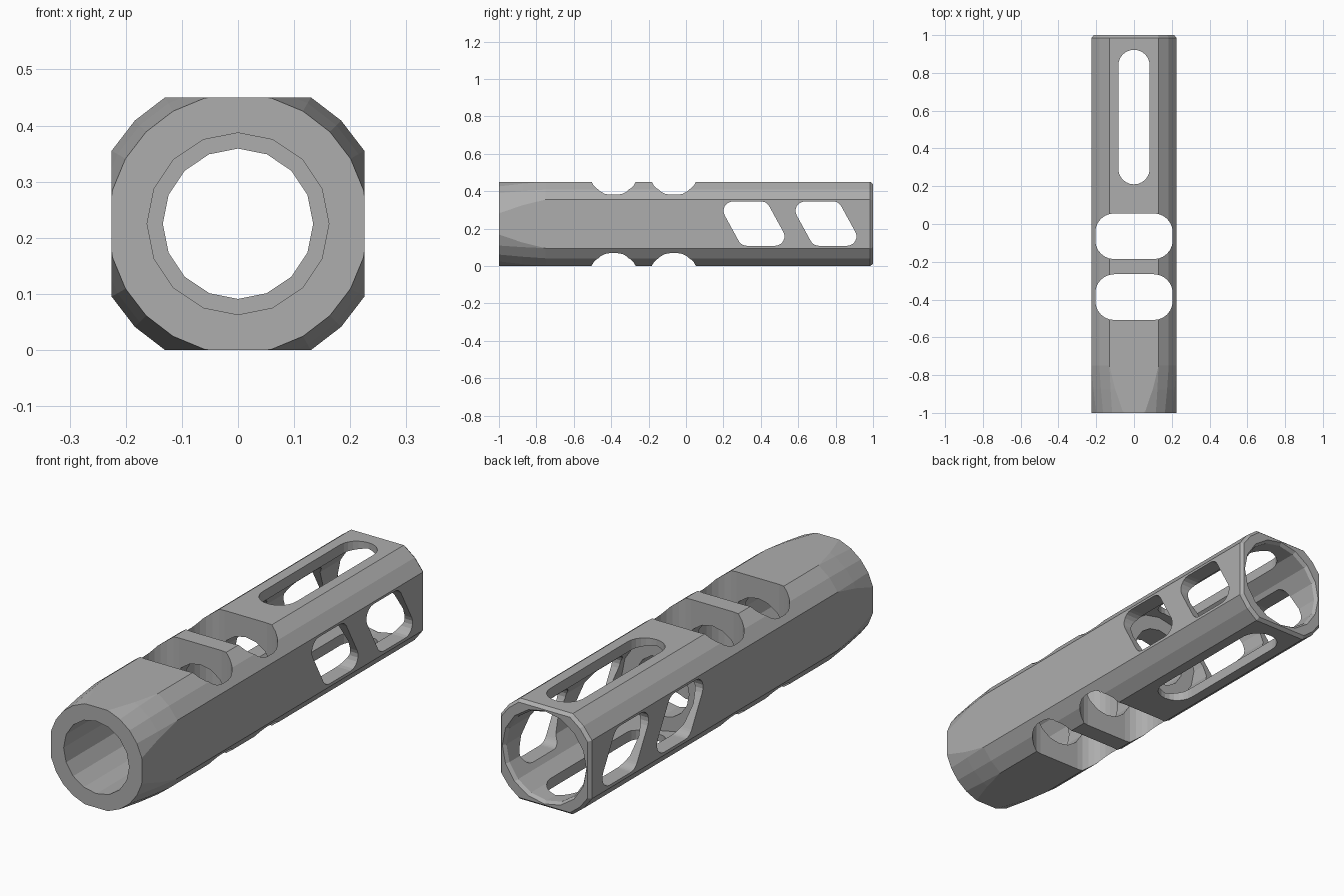
import bpy, bmesh, math
from mathutils import Vector

cube = bpy.data.objects.get("Cube")
if cube:
    bpy.data.objects.remove(cube)

MID = 0.225  # height of the bore axis

steel = bpy.data.materials.new("steel_grey")
steel.use_nodes = True
grey = (0.42, 0.42, 0.42, 1)
steel.diffuse_color = grey
steel.node_tree.nodes["Principled BSDF"].inputs["Base Color"].default_value = grey


def loft(name, rings):
    """Closed solid through rings of equal point count."""
    bm = bmesh.new()
    loops = [[bm.verts.new(p) for p in ring] for ring in rings]
    for a, b in zip(loops, loops[1:]):
        for i in range(len(a)):
            j = (i + 1) % len(a)
            bm.faces.new((a[i], a[j], b[j], b[i]))
    bm.faces.new(loops[0])
    bm.faces.new(loops[-1])
    bmesh.ops.recalc_face_normals(bm, faces=bm.faces)
    mesh = bpy.data.meshes.new(name)
    bm.to_mesh(mesh)
    bm.free()
    mesh.materials.append(steel)
    obj = bpy.data.objects.new(name, mesh)
    bpy.context.collection.objects.link(obj)
    return obj


def lathe(name, profile, sides, turn=0.0):
    """Solid of (y, radius) pairs about the bore axis."""
    angles = [turn + math.tau * i / sides for i in range(sides)]
    return loft(name, [[(r * math.cos(a), y, MID + r * math.sin(a)) for a in angles]
                       for y, r in profile])


def rounded(corners, radius, steps=6):
    """Outline of a convex polygon with filleted corners."""
    pts = [Vector(c) for c in corners]
    out = []
    for i, p in enumerate(pts):
        u = (pts[i - 1] - p).normalized()
        v = (pts[(i + 1) % len(pts)] - p).normalized()
        half = u.angle(v) / 2
        centre = p + (u + v).normalized() * radius / math.sin(half)
        start = p + u * radius / math.tan(half) - centre
        end = p + v * radius / math.tan(half) - centre
        sweep = start.angle(end)
        for k in range(steps + 1):
            t = k / steps
            out.append(centre + (start * math.sin((1 - t) * sweep)
                                 + end * math.sin(t * sweep)) / math.sin(sweep))
    return out


def vertical_slot(name, half_x, y0, y1, radius):
    outline = rounded([(-half_x, y0), (half_x, y0), (half_x, y1), (-half_x, y1)], radius)
    return loft(name, [[(p.x, p.y, z) for p in outline] for z in (-0.1, 0.55)])


def side_window(name, y):
    outline = rounded([(y, 0.345), (y + 0.265, 0.345),
                       (y + 0.395, 0.108), (y + 0.13, 0.108)], 0.05)
    return loft(name, [[(x, p.x, p.y) for p in outline] for x in (-0.4, 0.4)])


# Square bar with a bevelled rear edge
root2 = math.sqrt(2)
body = lathe("brake_body", [(-1, MID * root2), (0.985, MID * root2),
                            (1.0, 0.213 * root2), (1.02, 0.197 * root2)],
             4, math.pi / 4)

# Round envelope: corner rounding and tapered front
envelope = lathe("envelope", [(-1.02, 0.229), (-0.875, 0.248), (-0.75, 0.26),
                              (0.985, 0.26), (1.0, 0.248)], 24)

# Stepped bore: front socket, baffle hole, rear chamber
bore = lathe("bore", [(-1.1, 0.162), (-0.6, 0.162), (-0.6, 0.134), (0.17, 0.134),
                      (0.17, 0.198), (0.985, 0.198), (1.0, 0.208), (1.1, 0.208)], 16)

# Ports through the walls
cutters = [bore]
for y in (-0.387, -0.065):
    cutters.append(vertical_slot("wide_port", 0.205, y - 0.121, y + 0.121, 0.1))
cutters.append(vertical_slot("long_port", 0.083, 0.21, 0.922, 0.082))
for y in (0.166, 0.551):
    cutters.append(side_window("side_window", y))

for tool, operation in [(envelope, "INTERSECT")] + [(c, "DIFFERENCE") for c in cutters]:
    tool.hide_render = True
    mod = body.modifiers.new(tool.name, "BOOLEAN")
    mod.object = tool
    mod.operation = operation
    mod.solver = "EXACT"

# Bake the cuts and discard the cutters
graph = bpy.context.evaluated_depsgraph_get()
baked = bpy.data.meshes.new_from_object(body.evaluated_get(graph))
body.modifiers.clear()
body.data = baked
for tool in [envelope] + cutters:
    bpy.data.objects.remove(tool)
